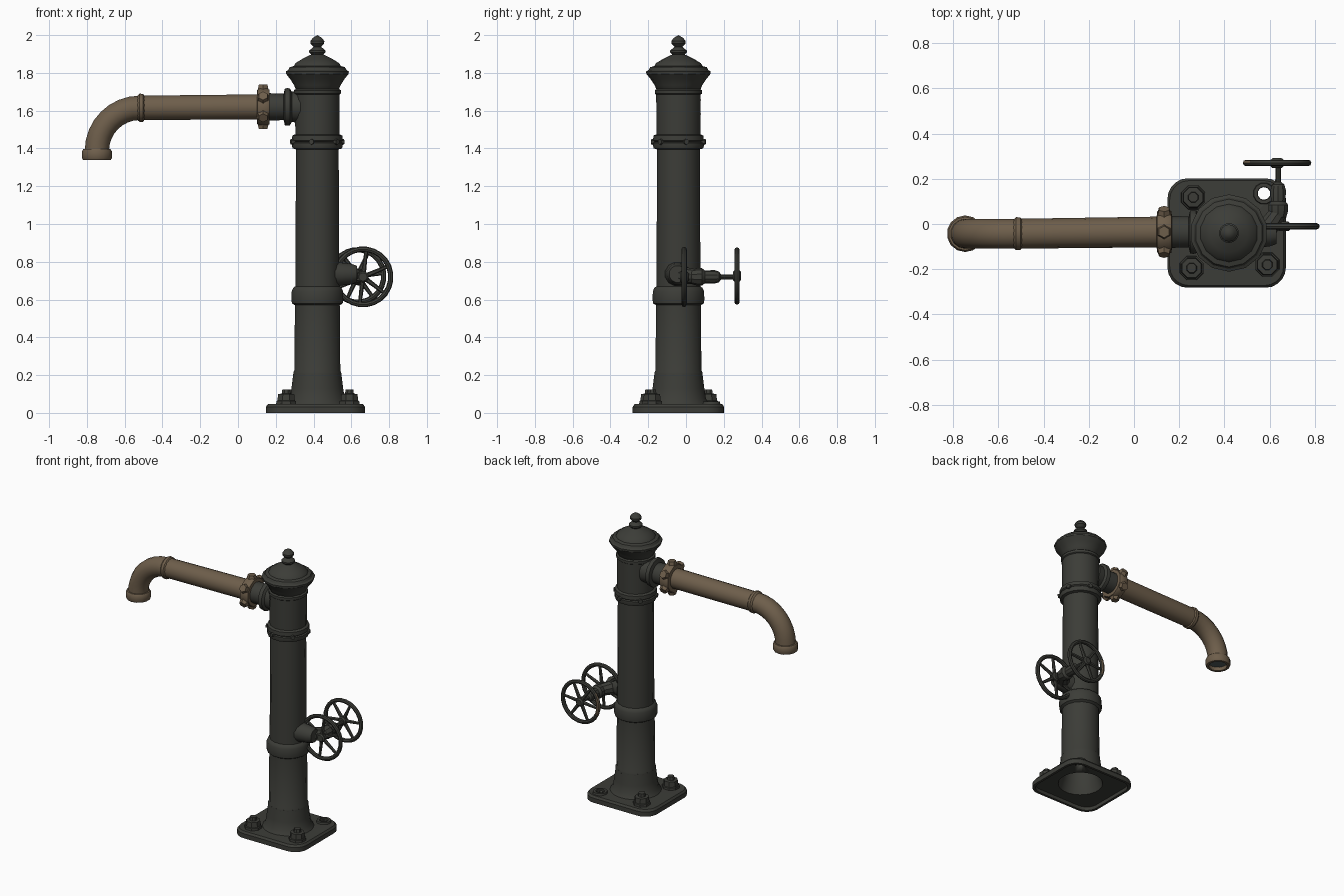
import bpy, bmesh
from math import pi, cos, sin, radians
from mathutils import Vector, Matrix

if "Cube" in bpy.data.objects:
    bpy.data.objects.remove(bpy.data.objects["Cube"])


def material(name, colour):
    m = bpy.data.materials.new(name)
    m.use_nodes = True
    m.diffuse_color = (*colour, 1)
    bsdf = m.node_tree.nodes["Principled BSDF"]
    bsdf.inputs["Base Color"].default_value = (*colour, 1)
    bsdf.inputs["Roughness"].default_value = 0.8
    return m


IRON = material("dark iron", (0.045, 0.046, 0.039))
BRONZE = material("aged bronze", (0.155, 0.112, 0.07))
STEEL = material("grey steel", (0.08, 0.105, 0.105))

X, Y, Z = Vector((1, 0, 0)), Vector((0, 1, 0)), Vector((0, 0, 1))
CX, CY = 0.42, -0.04


def loft(name, rings, mat, closed=False, smooth=True):
    """Bridge equal rings of points; closed joins the last ring to the first."""
    bm = bmesh.new()
    rows = [[bm.verts.new(p) for p in r] for r in rings]
    n = len(rows[0])
    if closed:
        rows.append(rows[0])
    for a, b in zip(rows, rows[1:]):
        for i in range(n):
            j = (i + 1) % n
            bm.faces.new((a[i], a[j], b[j], b[i]))
    if not closed:
        bm.faces.new(rows[0][::-1])
        bm.faces.new(rows[-1])
    bmesh.ops.remove_doubles(bm, verts=bm.verts, dist=1e-5)
    bmesh.ops.recalc_face_normals(bm, faces=bm.faces)
    me = bpy.data.meshes.new(name)
    bm.to_mesh(me)
    bm.free()
    me.materials.append(mat)
    ob = bpy.data.objects.new(name, me)
    bpy.context.collection.objects.link(ob)
    bpy.ops.object.select_all(action="DESELECT")
    ob.select_set(True)
    bpy.context.view_layer.objects.active = ob
    if smooth:
        bpy.ops.object.shade_smooth_by_angle(angle=radians(32))
    return ob


def circle(centre, axis, r, n):
    rot = axis.to_track_quat("Z", "Y")
    return [Vector(centre) + rot @ Vector((r * cos(t), r * sin(t), 0))
            for t in (2 * pi * (i + 0.5) / n for i in range(n))]


def lathe(name, profile, origin, axis, mat, n=16, closed=False, smooth=True):
    """Profile is (radius, distance along axis) pairs."""
    rings = [circle(Vector(origin) + axis * h, axis, max(r, 1e-7), n) for r, h in profile]
    return loft(name, rings, mat, closed, smooth)


def rod(name, start, end, r0, r1, mat, n=8, smooth=True):
    d = Vector(end) - Vector(start)
    return lathe(name, [(r0, 0), (r1, d.length)], start, d.normalized(), mat, n, smooth=smooth)


def rounded_rect(hx, hy, r, z):
    pts = []
    for k, (sx, sy) in enumerate([(1, 1), (-1, 1), (-1, -1), (1, -1)]):
        for i in range(6):
            t = pi / 2 * (k + i / 5)
            pts.append(Vector((0.41 + sx * (hx - r) + r * cos(t),
                               CY + sy * (hy - r) + r * sin(t), z)))
    return pts


def flare_ring(r, z):
    return [Vector((CX + r * cos(t), CY + r * sin(t), z))
            for t in (pi / 2 * (k + (i + 0.5) / 6) for k in range(4) for i in range(6))]


# base plate, hollow underneath and flaring up into the column
base = loft("base_plate", [
    rounded_rect(0.262, 0.242, 0.09, 0), rounded_rect(0.262, 0.242, 0.09, 0.032),
    rounded_rect(0.252, 0.232, 0.085, 0.046),
    flare_ring(0.165, 0.048), flare_ring(0.147, 0.075), flare_ring(0.138, 0.13),
    flare_ring(0.128, 0.21), flare_ring(0.108, 0.21), flare_ring(0.12, 0.1),
    flare_ring(0.145, 0.025), rounded_rect(0.245, 0.225, 0.08, 0.025),
    rounded_rect(0.245, 0.225, 0.08, 0)], IRON, closed=True)

# empty bolt hole in one corner, with a raised lip
HOLE = (0.575, 0.135, 0)
cutter = rod("hole_cutter", HOLE, (HOLE[0], HOLE[1], 0.2), 0.028, 0.028, IRON, 10)
cut = base.modifiers.new("bolt_hole", "BOOLEAN")
cut.operation, cut.object, cut.solver = "DIFFERENCE", cutter, "EXACT"
bpy.context.view_layer.objects.active = base
bpy.ops.object.modifier_apply(modifier="bolt_hole")
bpy.data.objects.remove(cutter)
lathe("hole_lip", [(0.03, 0.04), (0.05, 0.04), (0.046, 0.06), (0.03, 0.06)],
      HOLE, Z, IRON, 12, closed=True)

# anchor bolts
for i, (bx, by) in enumerate([(0.255, -0.195), (0.59, -0.18), (0.262, 0.118)]):
    lathe(f"anchor_bolt_{i}", [(0.058, 0.04), (0.056, 0.062), (0.05, 0.065), (0.046, 0.1),
                               (0.025, 0.102), (0.022, 0.125)], (bx, by, 0), Z, IRON, 8,
          smooth=False)

# column with its two collars
lathe("column", [
    (0.108, 0.18), (0.129, 0.2), (0.129, 0.215), (0.124, 0.225), (0.121, 0.57), (0.137, 0.58),
    (0.14, 0.6), (0.138, 0.645), (0.13, 0.662), (0.119, 0.67), (0.115, 1.395), (0.133, 1.4),
    (0.137, 1.412), (0.137, 1.43), (0.129, 1.435), (0.137, 1.442), (0.135, 1.468),
    (0.119, 1.475), (0.12, 1.685), (0.127, 1.69), (0.127, 1.708), (0.116, 1.715),
    (0.1, 1.72)], (CX, CY, 0), Z, IRON, 16)
for i in range(6):
    t = pi / 3 * i + 0.3
    d = Vector((cos(t), sin(t), 0))
    p = Vector((CX, CY, 1.435))
    rod(f"collar_bolt_{i}", p + d * 0.11, p + d * 0.147, 0.018, 0.015, IRON, 6, False)

# flared head, domed cap and finial
lathe("cap", [
    (0.1, 1.7), (0.118, 1.715), (0.126, 1.735), (0.148, 1.768), (0.17, 1.795), (0.171, 1.808),
    (0.158, 1.815), (0.15, 1.83), (0.128, 1.836), (0.118, 1.852), (0.085, 1.872),
    (0.05, 1.89), (0.033, 1.897), (0.044, 1.908), (0.044, 1.918), (0.03, 1.93),
    (0.021, 1.938), (0.037, 1.955), (0.038, 1.968), (0.025, 1.985), (0, 2.0)],
    (CX, CY, 0), Z, IRON, 14)

# outlet stub with flange
ARM = (0, -0.035, 1.62)
lathe("outlet_stub", [(0.085, -0.33), (0.08, -0.285), (0.097, -0.275), (0.1, -0.262),
                      (0.097, -0.248), (0.07, -0.242), (0.073, -0.15)],
      ARM, -X, IRON, 14)

# coupling nut with lugs
lathe("coupling_nut", [(0.07, -0.168), (0.095, -0.166), (0.1, -0.155), (0.1, -0.115),
                       (0.094, -0.102), (0.066, -0.1)], ARM, -X, BRONZE, 12)
for i in range(6):
    t = pi / 3 * i + pi / 6
    d = Vector((0, cos(t), sin(t)))
    p = Vector(ARM) + X * 0.133
    rod(f"coupling_lug_{i}", p + d * 0.08, p + d * 0.118, 0.036, 0.026, BRONZE, 6, False)

# spout pipe sweeping down to the nozzle
BEND = Vector((-0.52, -0.043, 1.388))
path = [(Vector((0.13, -0.035, 1.62)), -X, 0.068)]
for i in range(9):
    t = pi / 2 * i / 8
    path.append((BEND + Vector((-0.227 * sin(t), 0, 0.227 * cos(t))),
                 Vector((-cos(t), 0, -sin(t))), 0.066))
rings = []
for p, d, r in path:
    side = d.cross(Y)
    rings.append([p + Y * r * cos(a) + side * r * sin(a)
                  for a in (2 * pi * k / 14 for k in range(14))])
loft("spout_pipe", rings, BRONZE)
lathe("spout_joint_ring", [(0.064, -0.02), (0.074, -0.012), (0.075, 0.006), (0.064, 0.018)],
      (-0.515, -0.043, 1.615), -X, BRONZE, 14)
NOZZLE = (-0.747, -0.043, 1.34)
lathe("nozzle_collar", [(0.06, 0), (0.076, 0), (0.081, 0.008), (0.081, 0.045), (0.074, 0.056),
                        (0.062, 0.058), (0.058, 0.04)], NOZZLE, Z, BRONZE, 14, closed=True)
lathe("nozzle_bore", [(0.059, 0.025), (0.059, 0.032)], NOZZLE, Z, STEEL, 14)

# valve branch and body
lathe("valve_branch", [(0.07, 0), (0.062, 0.05), (0.056, 0.1), (0.045, 0.13)],
      (0.5, -0.045, 0.735), X, IRON, 12)
rod("valve_elbow", (0.575, -0.04, 0.73), (0.645, 0.06, 0.72), 0.05, 0.038, IRON, 10)
lathe("valve_body", [(0.02, -0.03), (0.026, 0.02), (0.038, 0.03), (0.046, 0.06), (0.046, 0.085),
                     (0.034, 0.1), (0.036, 0.15), (0.028, 0.175), (0.014, 0.185),
                     (0.012, 0.27)], (0.638, 0, 0.72), Y, IRON, 10)


def handwheel(name, centre, radius, turn):
    c = Vector(centre)
    section = [(radius - 0.013 + 0.014 * cos(a), 0.014 * sin(a))
               for a in (pi / 4 * k for k in range(8))]
    rim = lathe(name + "_rim", section, c, Y, IRON, 24, closed=True)
    lathe(name + "_hub", [(0.022, -0.022), (0.03, -0.014), (0.03, 0.014), (0.02, 0.022)],
          c, Y, IRON, 10)
    for i in range(6):
        t = pi / 3 * i + turn
        d = Vector((cos(t), 0, sin(t)))
        rod(f"{name}_spoke_{i}", c + d * 0.015, c + d * (radius - 0.012), 0.013, 0.009, IRON, 6)
    return rim


# two six-spoke handwheels, the rear one worn to bronze on its inner edge
handwheel("front_handwheel", (0.662, -0.01, 0.72), 0.16, 0.4)
rear_rim = handwheel("rear_handwheel", (0.633, 0.27, 0.725), 0.152, 0.1)
rear_rim.data.materials.append(BRONZE)
for f in rear_rim.data.polygons:
    if f.center.x < 0.505 and f.center.y > 0.268:
        f.material_index = 1
